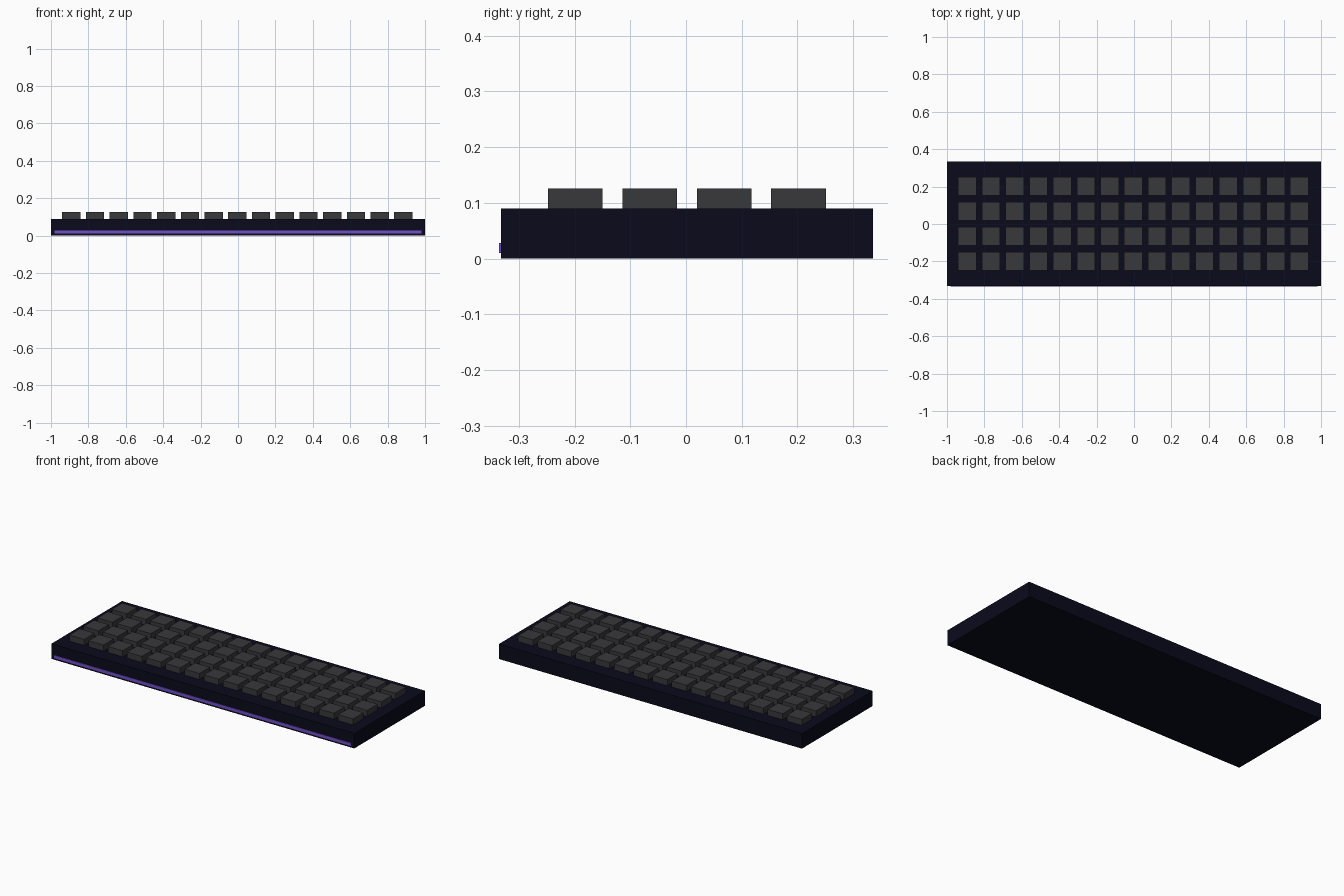
import bpy
import bmesh
from mathutils import Matrix, Vector

if "Cube" in bpy.data.objects:
    bpy.data.objects.remove(bpy.data.objects["Cube"])


def material(name, color):
    m = bpy.data.materials.new(name)
    m.diffuse_color = (*color, 1)
    m.use_nodes = True
    m.node_tree.nodes["Principled BSDF"].inputs["Base Color"].default_value = m.diffuse_color
    return m


navy = material("dark navy", (0.003, 0.003, 0.012))
charcoal = material("charcoal", (0.04, 0.04, 0.045))
purple = material("purple", (0.17, 0.08, 0.60))


def boxes(name, mat, spans):
    """One object made of boxes, each given as (low corner, high corner)."""
    bm = bmesh.new()
    for lo, hi in spans:
        lo, hi = Vector(lo), Vector(hi)
        bmesh.ops.create_cube(bm, size=1, matrix=Matrix.Translation((lo + hi) / 2)
                              @ Matrix.Diagonal((*(hi - lo), 1)))
    mesh = bpy.data.meshes.new(name)
    bm.to_mesh(mesh)
    bm.free()
    mesh.materials.append(mat)
    obj = bpy.data.objects.new(name, mesh)
    bpy.context.collection.objects.link(obj)
    return obj


# Flat case
boxes("case", navy, [((-1, -0.332, 0), (1, 0.335, 0.09))])

# Light strip along the lower front edge
boxes("light_strip", purple, [((-0.98, -0.335, 0.01), (0.98, -0.331, 0.028))])

# Four rows of fifteen square keys
COLS, ROWS, HALF = 15, 4, 0.049
for r in range(ROWS):
    y = -0.1985 + r * 0.1334
    spans = []
    for c in range(COLS):
        x = -0.891 + c * 0.1268
        spans.append(((x - HALF, y - HALF, 0.088), (x + HALF, y + HALF, 0.126)))
    boxes(f"key_row_{r + 1}", charcoal, spans)
